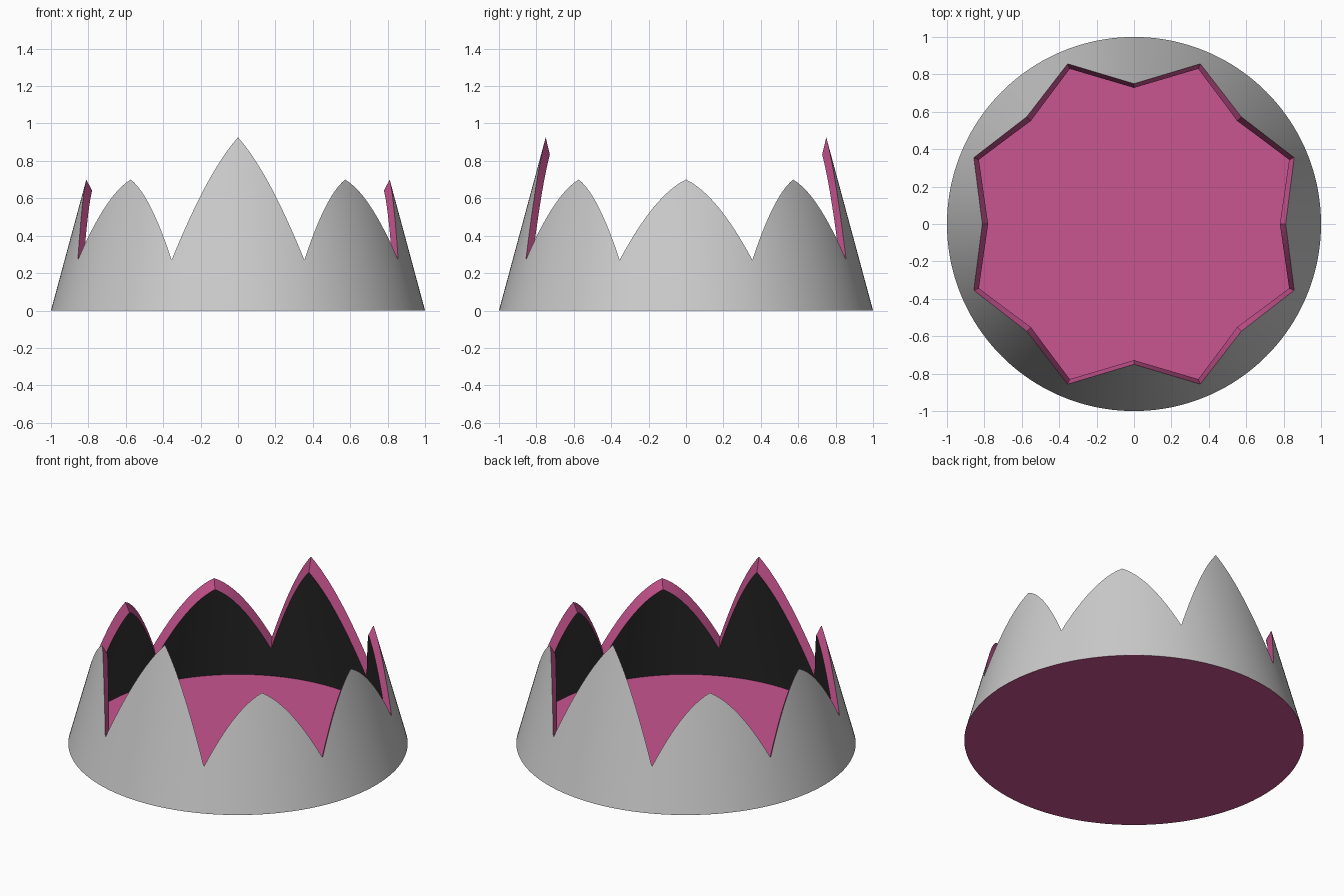
import bpy, bmesh
from math import pi, cos, sin
from mathutils import Vector

if "Cube" in bpy.data.objects:
    bpy.data.objects.remove(bpy.data.objects["Cube"])

SLOPE = 0.27      # inward lean of the wall per unit height
STEPS = 12        # columns per half point


def material(name, rgb):
    m = bpy.data.materials.new(name)
    m.diffuse_color = (*rgb, 1)
    m.use_nodes = True
    m.node_tree.nodes["Principled BSDF"].inputs["Base Color"].default_value = m.diffuse_color
    return m


pink = material("pink", (0.58, 0.09, 0.28))
dark = material("dark_lining", (0.03, 0.03, 0.03))
grey = material("grey", (0.8, 0.8, 0.8))


def rim_loop(base_r, tall, short, notch):
    """Star outline, straight in plan, lifted onto a cone; returns (top, bottom) pairs."""
    corners = []
    for i in range(16):
        a = i * pi / 8
        r = notch if i % 2 else (tall if i in (4, 12) else short)
        corners.append(Vector((r * cos(a), r * sin(a), 0)))
    pairs = []
    for i in range(16):
        for s in range(STEPS):
            p = corners[i].lerp(corners[(i + 1) % 16], s / STEPS)
            r = p.length
            pairs.append(((p.x, p.y, (base_r - r) / SLOPE),
                          (p.x / r * base_r, p.y / r * base_r, 0)))
    return pairs


def finish(name, bm, mats):
    me = bpy.data.meshes.new(name)
    bmesh.ops.recalc_face_normals(bm, faces=bm.faces)
    bm.to_mesh(me)
    bm.free()
    for m in mats:
        me.materials.append(m)
    ob = bpy.data.objects.new(name, me)
    bpy.context.collection.objects.link(ob)
    bpy.ops.object.select_all(action='DESELECT')
    ob.select_set(True)
    bpy.context.view_layer.objects.active = ob
    bpy.ops.object.shade_smooth_by_angle(angle=pi / 6)


# Pointed wall: outer skin, coloured rim, dark lining, closed underneath
bm = bmesh.new()
outer = rim_loop(1.0, 0.75, 0.811, 0.927)
inner = rim_loop(0.953, 0.728, 0.78, 0.898)
rings = [[bm.verts.new(p[k]) for p in loop]
         for loop, k in ((outer, 1), (outer, 0), (inner, 0), (inner, 1))]
n = len(outer)
for k in range(4):
    a, b = rings[k], rings[(k + 1) % 4]
    for i in range(n):
        j = (i + 1) % n
        f = bm.faces.new((a[i], a[j], b[j], b[i]))
        f.material_index = (0, 1, 2, 1)[k]
finish("crown_wall", bm, (grey, pink, dark))

# Thin floor disc
bm = bmesh.new()
bmesh.ops.create_cone(bm, cap_ends=True, segments=192, radius1=1.0, radius2=0.999, depth=0.004)
bmesh.ops.translate(bm, verts=bm.verts, vec=(0, 0, 0.001))
finish("floor_disc", bm, (pink,))
